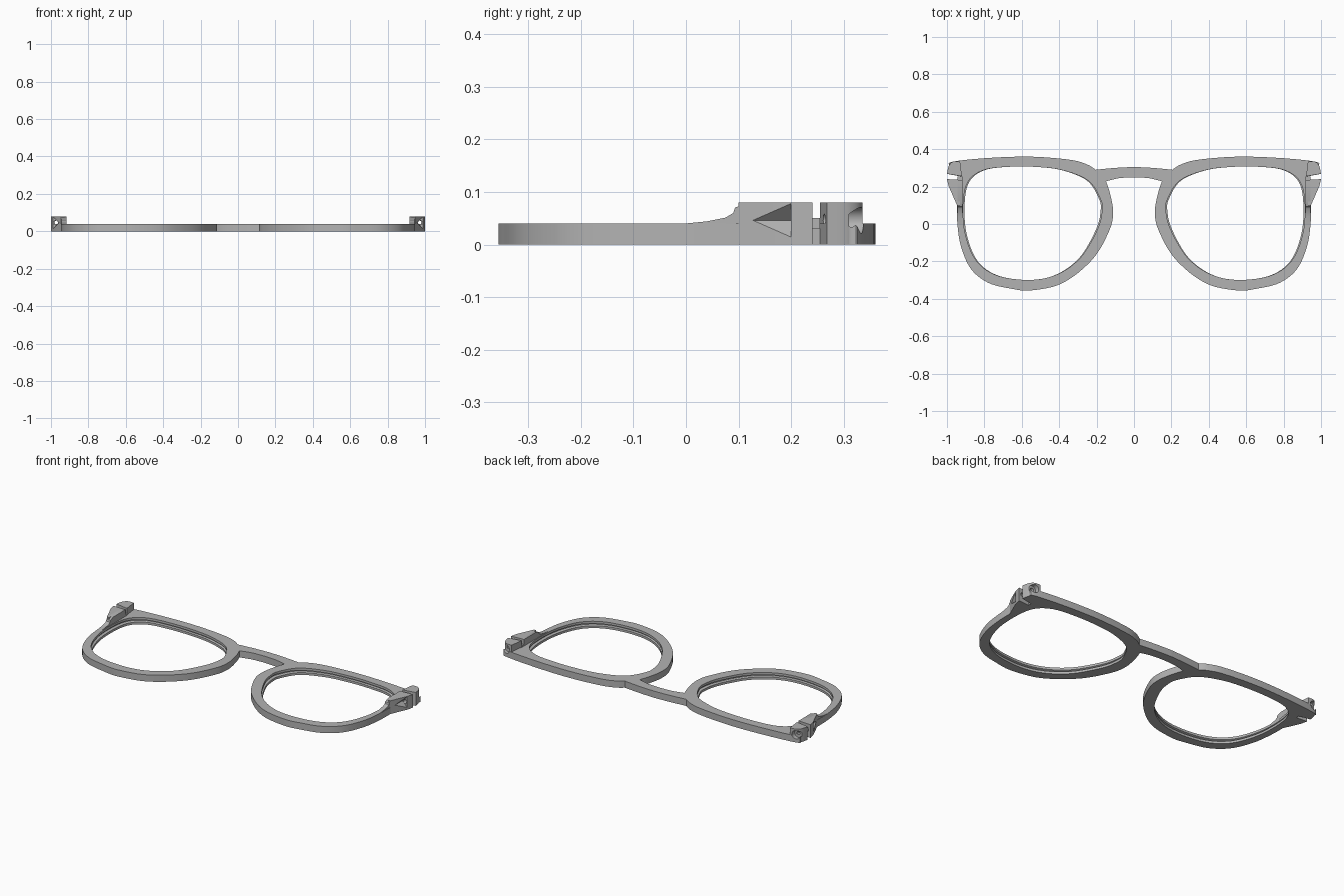
import bpy, bmesh, math
from mathutils import Vector, Matrix

if "Cube" in bpy.data.objects:
    bpy.data.objects.remove(bpy.data.objects["Cube"], do_unlink=True)

grey = bpy.data.materials.new("frame grey")
grey.use_nodes = True
COLOUR = (0.45, 0.45, 0.45, 1)
grey.diffuse_color = COLOUR
grey.node_tree.nodes["Principled BSDF"].inputs["Base Color"].default_value = COLOUR


def spline(pts, closed=False, steps=6):
    """Smooth curve through the points."""
    n, out = len(pts), []
    pick = lambda i: Vector(pts[i % n] if closed else pts[max(0, min(n - 1, i))])
    for i in range(n if closed else n - 1):
        a, b, c, d = (pick(i + k) for k in (-1, 0, 1, 2))
        for s in range(steps):
            t = s / steps
            out.append(b + (c - a) * t / 2 + (a - b * 2.5 + c * 2 - d / 2) * t * t
                       + ((b - c) * 1.5 + (d - a) / 2) * t ** 3)
    return out if closed else out + [Vector(pts[-1])]


def loft(name, rings):
    """Solid from matching rings of points, capped at both ends."""
    bm = bmesh.new()
    loops = [[bm.verts.new(p) for p in ring] for ring in rings]
    for lo, hi in zip(loops, loops[1:]):
        for i in range(len(lo)):
            j = (i + 1) % len(lo)
            bm.faces.new((lo[i], lo[j], hi[j], hi[i]))
    bm.faces.new(loops[0])
    bm.faces.new(loops[-1])
    bmesh.ops.recalc_face_normals(bm, faces=bm.faces)
    mesh = bpy.data.meshes.new(name)
    bm.to_mesh(mesh)
    bm.free()
    mesh.materials.append(grey)
    ob = bpy.data.objects.new(name, mesh)
    bpy.context.collection.objects.link(ob)
    return ob


def plate(name, outline, z0, z1):
    return loft(name, [[(p[0], p[1], z) for p in outline] for z in (z0, z1)])


def rod(name, x, z, r, y0, y1, sides=24):
    """Prism running along y."""
    angles = [2 * math.pi * i / sides for i in range(sides)]
    return loft(name, [[(x + r * math.cos(a), y, z + r * math.sin(a)) for a in angles]
                       for y in (y0, y1)])


def apply(ob, mod):
    bpy.context.view_layer.objects.active = ob
    bpy.ops.object.modifier_apply(modifier=mod.name)


def cut(ob, cutter):
    mod = ob.modifiers.new("cut", "BOOLEAN")
    mod.operation, mod.solver, mod.object = "DIFFERENCE", "EXACT", cutter
    apply(ob, mod)
    bpy.data.objects.remove(cutter, do_unlink=True)


def mirror(ob):
    apply(ob, ob.modifiers.new("mirror", "MIRROR"))


def smooth(ob):
    bpy.ops.object.select_all(action="DESELECT")
    ob.select_set(True)
    bpy.context.view_layer.objects.active = ob
    bpy.ops.object.shade_smooth_by_angle(angle=math.radians(30))


# Front frame: both rims, bridge and end pieces in one outline
bridge_top = spline([(0, .305), (.10, .3), (.205, .29)])
brow = spline([(.205, .29), (.25, .318), (.34, .343), (.55, .36), (.78, .353), (.97, .333),
               (.99, .31), (1, .268)])
hinge_slot = [Vector(p) for p in ((.93, .255), (.93, .236), (.95, .236))]
rim = spline([(.947, .11), (.944, 0), (.925, -.12), (.872, -.24), (.78, -.314), (.66, -.345),
              (.55, -.355), (.38, -.315), (.22, -.187), (.13, -.03), (.112, .07),
              (.13, .17), (.15, .228)])
bridge_under = spline([(.15, .228), (.08, .245), (0, .25)])
half = bridge_top[:-1] + brow + hinge_slot + rim[:-1] + bridge_under
other = [Vector((-p.x, p.y)) for p in reversed(half[1:-1])]
frame = plate("front_frame", half + other, 0, .04)

# Lens openings with a narrow groove around the wall
lens = spline([(.171, .07), (.18, .135), (.245, .232), (.38, .287), (.52, .305), (.67, .306),
               (.807, .287), (.888, .225), (.913, .107), (.902, -.053), (.842, -.198),
               (.727, -.277), (.55, -.299), (.406, -.267), (.283, -.176), (.195, -.027)], True)
centre = Vector((.545, .01))
profile = [(-.01, .98, 1), (.014, .98, 1), (.018, 1.02, 1.03), (.022, 1.02, 1.03),
           (.026, 1, 1), (.05, 1, 1)]
for side in (1, -1):
    cut(frame, loft("lens_cutter", [[(side * (centre.x + (p.x - centre.x) * sx),
                                      centre.y + (p.y - centre.y) * sy, z) for p in lens]
                                    for z, sx, sy in profile]))
smooth(frame)

# Ramp rising along the rim to the hinge
ramp_side = [(0, .03), (0, .04), (.04, .044), (.075, .051), (.09, .06), (.093, .07), (.12, .08),
             (.236, .08), (.236, .05), (.255, .05), (.255, .03)]
ramp = loft("hinge_ramp", [[(x, y, z) for y, z in ramp_side] for x in (.917, .944)])

# Front hinge lug: wedge with an angular pocket and screw hole
lug = plate("front_hinge_lug", [(.93, .236), (1, .24), (.99, .2), (.968, .15), (.946, .1),
                                (.93, .1)], 0, .08)
cut(lug, rod("pocket_cutter", 1, .046, .042, .08, .2, 4))
cut(lug, rod("screw_cutter", .975, .046, .012, .15, .3))

# Rear hinge block: rounded corner, counterbored screw hole
corner = spline([(.93, .335), (.968, .333), (.99, .31), (1, .268)])
block = plate("rear_hinge_block", [(.92, .255)] + corner, 0, .08)
cut(block, rod("counterbore_cutter", .968, .046, .025, .31, .4))
cut(block, rod("screw_cutter", .968, .046, .012, .2, .4))
cut(frame, rod("counterbore_cutter", .968, .046, .025, .31, .4))
cut(frame, rod("counterbore_cutter", -.968, .046, .025, .31, .4))

for part in (ramp, lug, block):
    mirror(part)
    smooth(part)
